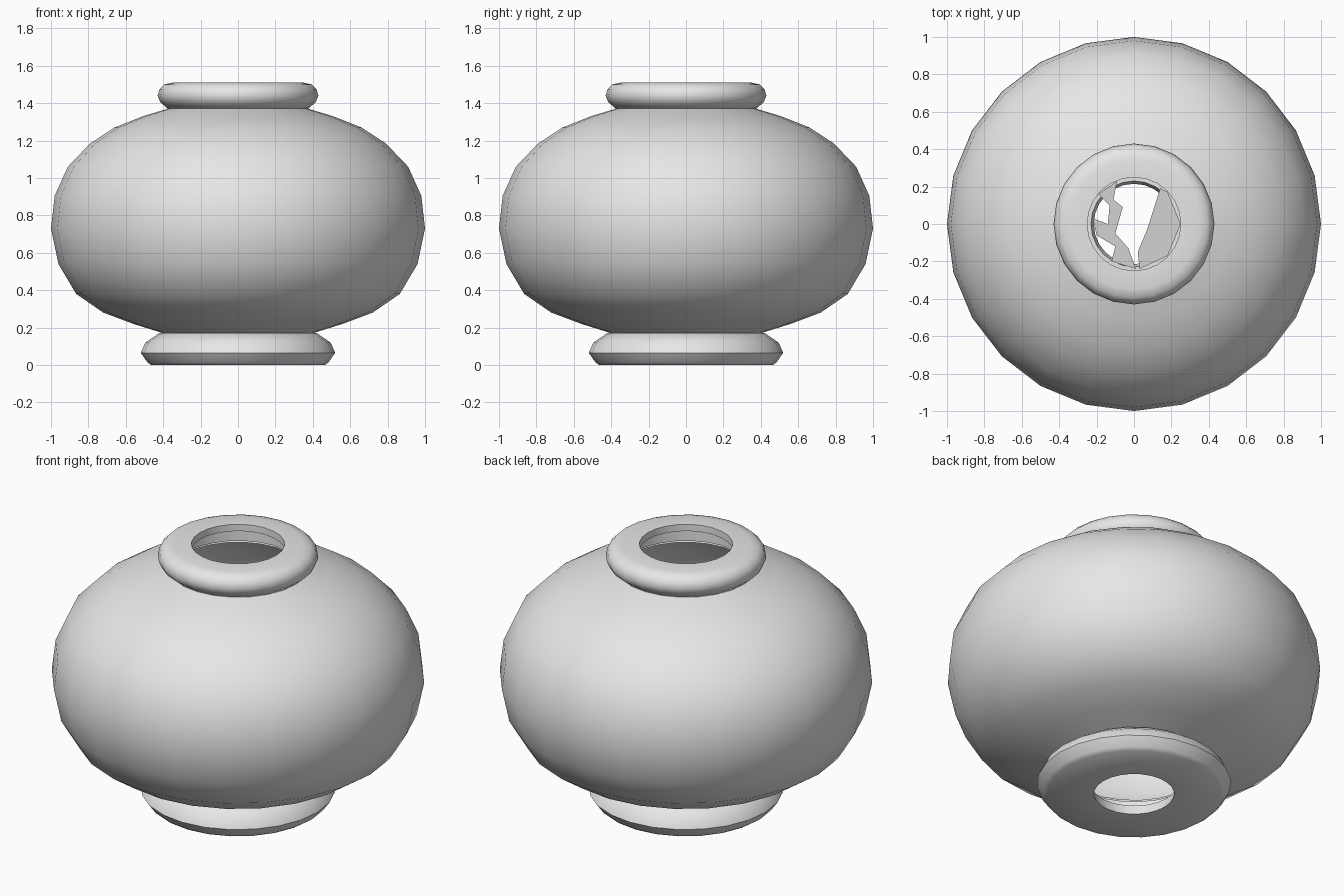
import bpy
import bmesh
import math

SEGMENTS = 24

cube = bpy.data.objects.get("Cube")
if cube:
    bpy.data.objects.remove(cube)

grey = bpy.data.materials.new("light_grey")
grey.use_nodes = True
grey.diffuse_color = (0.8, 0.8, 0.8, 1)
grey.node_tree.nodes["Principled BSDF"].inputs["Base Color"].default_value = (0.8, 0.8, 0.8, 1)


def finish(name, bm, angle):
    """Turn a bmesh into a shaded, coloured object."""
    bmesh.ops.recalc_face_normals(bm, faces=bm.faces)
    mesh = bpy.data.meshes.new(name)
    bm.to_mesh(mesh)
    bm.free()
    mesh.materials.append(grey)
    obj = bpy.data.objects.new(name, mesh)
    bpy.context.collection.objects.link(obj)
    bpy.ops.object.select_all(action='DESELECT')
    obj.select_set(True)
    bpy.context.view_layer.objects.active = obj
    bpy.ops.object.shade_smooth_by_angle(angle=math.radians(angle))
    return obj


def lathe(name, profile, angle=40):
    """Spin a closed (radius, height) section around the z axis."""
    bm = bmesh.new()
    rings = []
    for i in range(SEGMENTS):
        a = math.tau * i / SEGMENTS
        rings.append([bm.verts.new((r * math.cos(a), r * math.sin(a), z)) for r, z in profile])
    for i, ring in enumerate(rings):
        following = rings[(i + 1) % SEGMENTS]
        for j in range(len(profile)):
            k = (j + 1) % len(profile)
            bm.faces.new((ring[j], following[j], following[k], ring[k]))
    return finish(name, bm, angle)


def plate(name, outline, z, thickness=0.02):
    """Extrude a flat outline into a thin shard."""
    bm = bmesh.new()
    face = bm.faces.new([bm.verts.new((x, y, z + 0.2 * y)) for x, y in outline])
    extruded = bmesh.ops.extrude_face_region(bm, geom=[face], use_keep_orig=True)
    for item in extruded["geom"]:
        if isinstance(item, bmesh.types.BMVert):
            item.co.z += thickness
    return finish(name, bm, 30)


# Thin-walled round body, open at both ends
outer = [(0.40, 0.17), (0.56, 0.22), (0.72, 0.28), (0.865, 0.38), (0.96, 0.54),
         (1.0, 0.73), (0.98, 0.905), (0.91, 1.06), (0.79, 1.185), (0.66, 1.27),
         (0.51, 1.33), (0.36, 1.375)]
inner = [(r * 0.975, 0.75 + (z - 0.75) * 0.97) for r, z in reversed(outer)]
lathe("body", outer + inner)

# Rounded hollow foot with a hole through its floor
lathe("foot", [(0.215, 0.0), (0.465, 0.0), (0.485, 0.015), (0.52, 0.065), (0.495, 0.12),
               (0.42, 0.172), (0.38, 0.172), (0.38, 0.06), (0.23, 0.06)], 50)

# Rounded rim with an overhanging lip
lathe("rim", [(0.25, 1.51), (0.35, 1.51), (0.395, 1.5), (0.42, 1.475), (0.43, 1.44),
              (0.415, 1.405), (0.375, 1.37), (0.34, 1.37), (0.34, 1.47), (0.25, 1.47)], 50)

# Broken shards resting inside the body
plate("left_shard", [(-0.19, 0.16), (-0.09, 0.23), (-0.11, 0.13), (-0.06, 0.09),
                     (-0.1, -0.05), (-0.03, -0.13), (0.01, -0.24), (-0.12, -0.2),
                     (-0.1, -0.12), (-0.2, -0.06), (-0.22, 0.03), (-0.14, 0.0), (-0.13, 0.1)], 0.3)
plate("right_shard", [(0.14, 0.19), (0.18, 0.17), (0.25, 0.0), (0.18, -0.17),
                      (0.03, -0.24), (0.02, -0.15), (0.07, -0.03)], 0.32)
